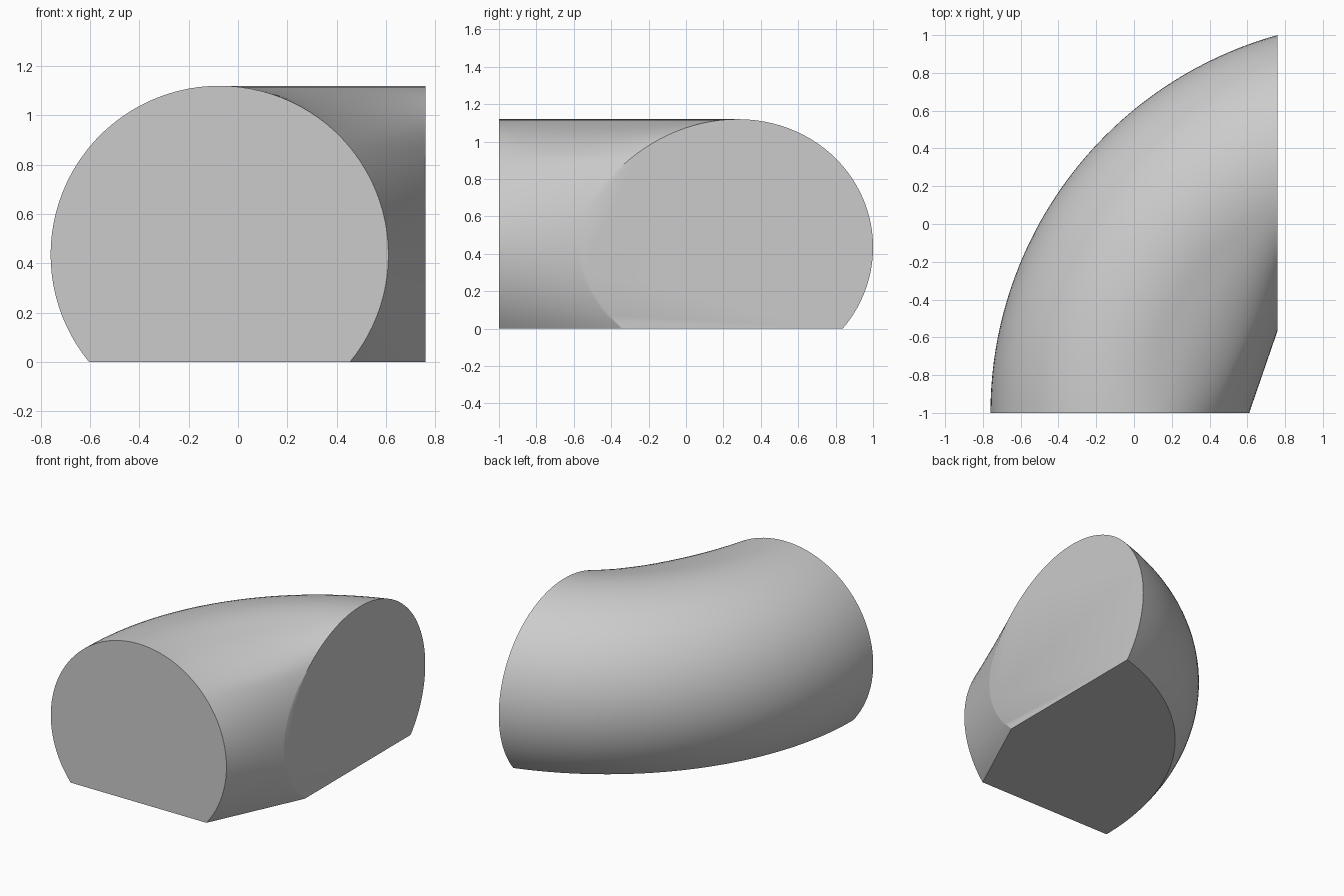
import bpy, bmesh
from math import sin, cos, acos, asin, pi, radians
from mathutils import Vector

cube = bpy.data.objects.get("Cube")
if cube:
    bpy.data.objects.remove(cube, do_unlink=True)

# Bend: a round section swept about a vertical axis, cut by three flat planes
AXIS = Vector((1.316, -1.0, 0.0))
BEND_R, TUBE_R, TUBE_Z = 1.391, 0.685, 0.435
END_X = 0.76
SECTIONS, STEPS = 72, 40

grey = bpy.data.materials.new("plain grey")
grey.use_nodes = True
colour = (0.6, 0.6, 0.6, 1)
grey.diffuse_color = colour
grey.node_tree.nodes["Principled BSDF"].inputs["Base Color"].default_value = colour


def on_bend(radius, angle, z):
    return AXIS + Vector((-radius * cos(angle), radius * sin(angle), z))


def bend_row(radius, z):
    """Points from the front cut to the side cut; the tight inner side is straight."""
    end = acos((AXIS.x - END_X) / radius)
    straight = min(1, max(0, (1.2 - radius) / 0.3))
    first, last = on_bend(radius, 0, z), on_bend(radius, end, z)
    return [on_bend(radius, end * i / STEPS, z).lerp(first.lerp(last, i / STEPS), straight)
            for i in range(STEPS + 1)]


bm = bmesh.new()
low = -asin(TUBE_Z / TUBE_R)
rows = []
for k in range(SECTIONS + 1):
    a = low + (pi - 2 * low) * k / SECTIONS
    points = bend_row(BEND_R + TUBE_R * cos(a), max(0, TUBE_Z + TUBE_R * sin(a)))
    rows.append([bm.verts.new(p) for p in points])

# Curved wall
for r, s in zip(rows, rows[1:]):
    for i in range(STEPS):
        bm.faces.new((r[i], r[i + 1], s[i + 1], s[i]))

# Flat front, side and base
bm.faces.new([r[0] for r in rows])
bm.faces.new([r[-1] for r in reversed(rows)])
bm.faces.new(rows[0][::-1] + rows[-1])
bmesh.ops.recalc_face_normals(bm, faces=bm.faces)

mesh = bpy.data.meshes.new("bent_tube_section")
bm.to_mesh(mesh)
bm.free()
mesh.materials.append(grey)
tube = bpy.data.objects.new("bent_tube_section", mesh)
bpy.context.collection.objects.link(tube)

bpy.ops.object.select_all(action='DESELECT')
tube.select_set(True)
bpy.context.view_layer.objects.active = tube
bpy.ops.object.shade_smooth_by_angle(angle=radians(30))
